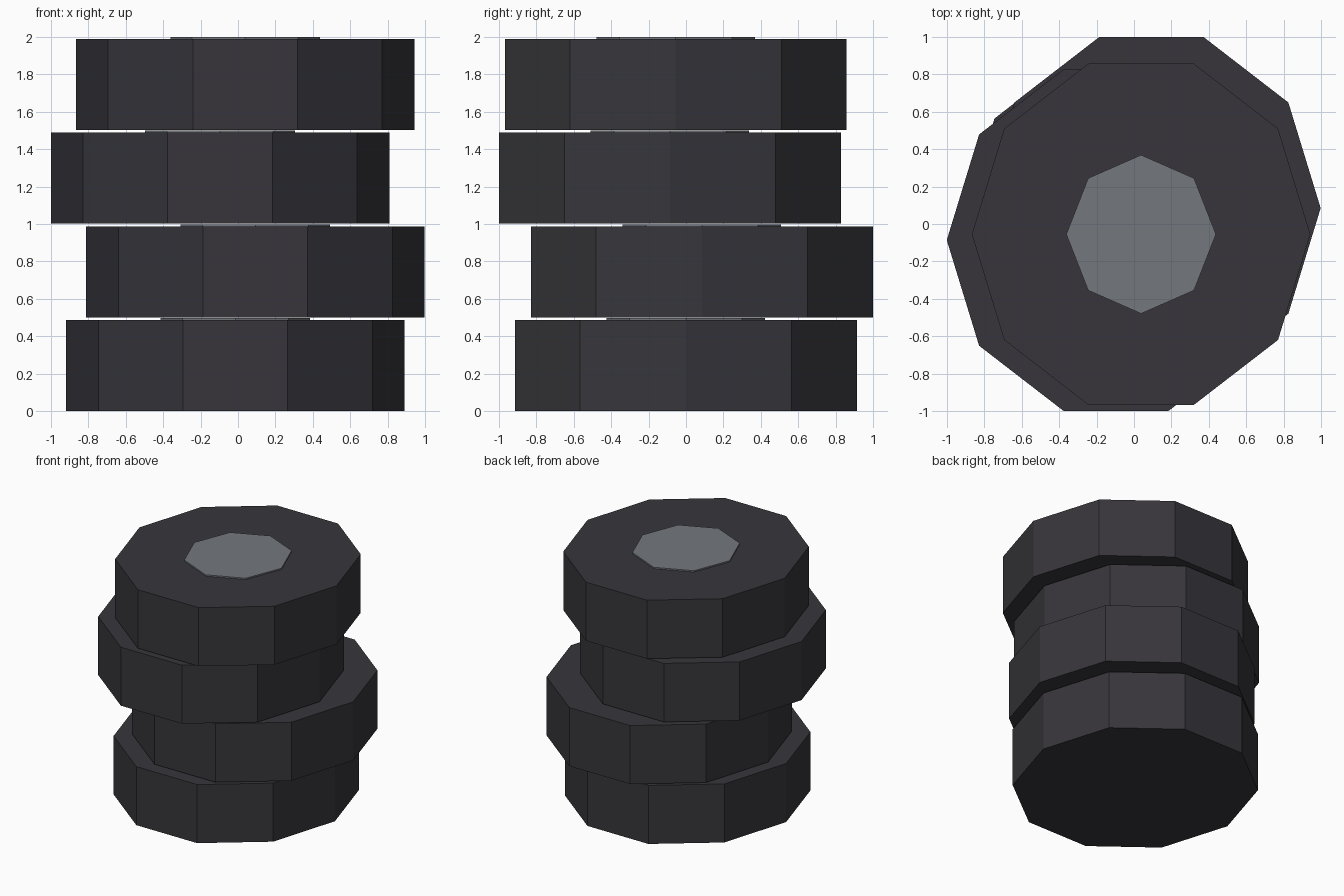
import bpy

cube = bpy.data.objects.get("Cube")
if cube:
    bpy.data.objects.remove(cube, do_unlink=True)


def material(name, rgb):
    mat = bpy.data.materials.new(name)
    mat.use_nodes = True
    color = (*rgb, 1.0)
    mat.diffuse_color = color
    mat.node_tree.nodes["Principled BSDF"].inputs["Base Color"].default_value = color
    return mat


def prism(name, sides, rx, ry, x, y, bottom, top, mat):
    """Flat-sided upright prism with a corner on the +x axis."""
    bpy.ops.mesh.primitive_cylinder_add(
        vertices=sides, radius=1, depth=1, location=(x, y, (bottom + top) / 2))
    obj = bpy.context.object
    obj.name = name
    # The primitive starts on +y; swap to +x by a quarter turn
    obj.rotation_euler.z = 1.5707963
    obj.scale = (ry, rx, top - bottom)
    bpy.ops.object.transform_apply(location=False, rotation=True, scale=True)
    obj.data.materials.append(mat)
    return obj


rubber = material("dark rubber", (0.038, 0.036, 0.043))
steel = material("grey hub", (0.175, 0.185, 0.205))

# Loosely stacked tyres, each with a hub plug standing just proud of its top
offsets = [(-0.014, -0.001), (0.093, 0.085), (-0.096, -0.086), (0.038, -0.055)]
pitch = 0.501
for i, (x, y) in enumerate(offsets):
    z = i * pitch
    prism(f"tyre_{i + 1}", 10, 0.905, 0.961, x, y, z, z + 0.486, rubber)
    prism(f"hub_{i + 1}", 8, 0.4, 0.424, x, y, z + 0.01, z + 0.497, steel)
